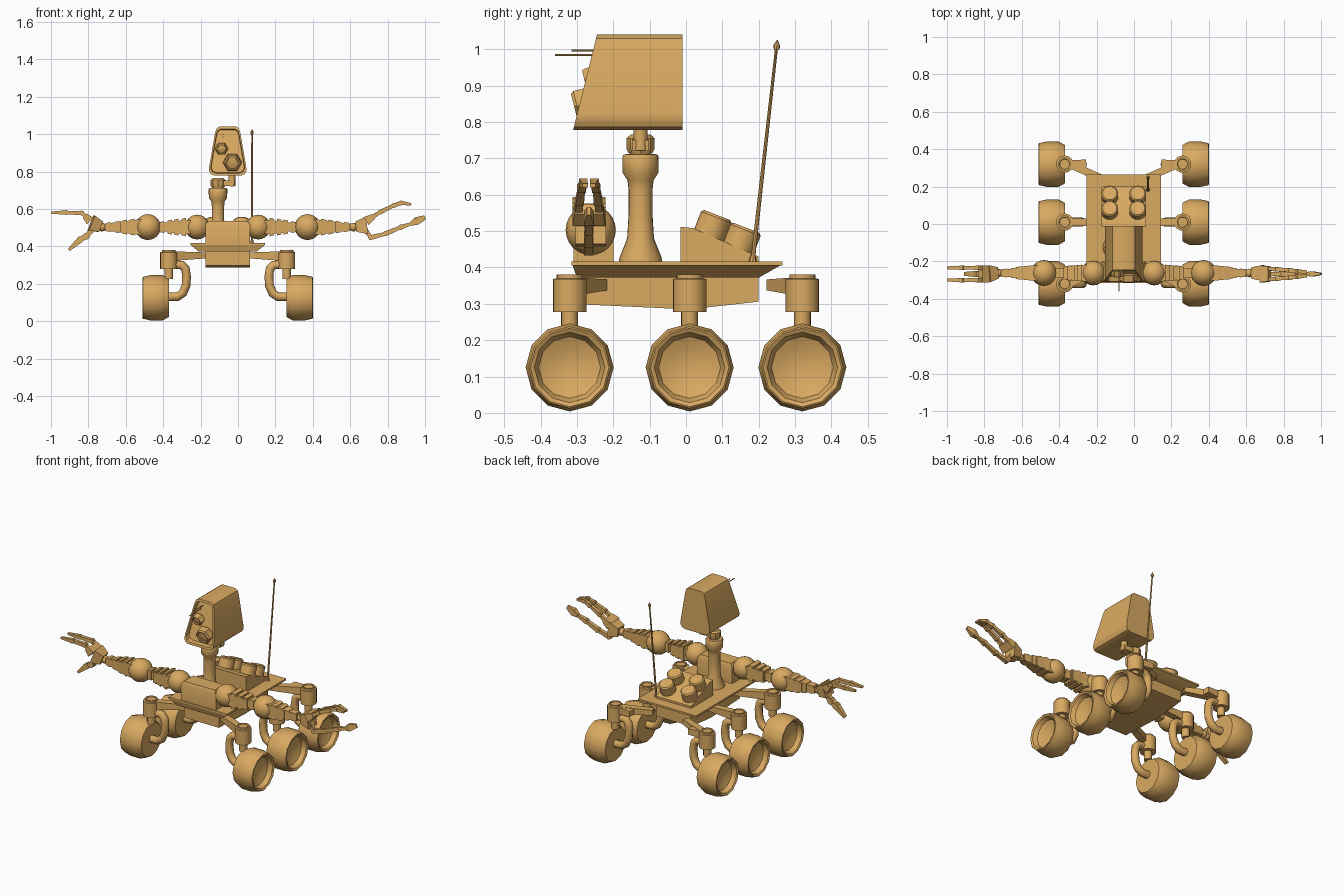
import bpy, bmesh, math
from mathutils import Vector

if "Cube" in bpy.data.objects:
    bpy.data.objects.remove(bpy.data.objects["Cube"])

CX = -0.055                      # chassis centre line
mat = bpy.data.materials.new("tan_paint")
mat.diffuse_color = (0.70, 0.40, 0.12, 1)
mat.use_nodes = True
mat.node_tree.nodes["Principled BSDF"].inputs["Base Color"].default_value = mat.diffuse_color


def finish(ob, angle=35):
    ob.data.materials.append(mat)
    bpy.ops.object.select_all(action='DESELECT')
    ob.select_set(True)
    bpy.context.view_layer.objects.active = ob
    bpy.ops.object.shade_smooth_by_angle(angle=math.radians(angle))
    return ob


def loft(name, rings, angle=35):
    """Skin a row of equal-length rings and cap both ends."""
    bm = bmesh.new()
    vs = [[bm.verts.new(p) for p in r] for r in rings]
    n = len(rings[0])
    for a, b in zip(vs, vs[1:]):
        for i in range(n):
            bm.faces.new((a[i], a[(i + 1) % n], b[(i + 1) % n], b[i]))
    bm.faces.new(vs[0])
    bm.faces.new(vs[-1])
    bmesh.ops.recalc_face_normals(bm, faces=bm.faces)
    me = bpy.data.meshes.new(name)
    bm.to_mesh(me)
    bm.free()
    ob = bpy.data.objects.new(name, me)
    bpy.context.collection.objects.link(ob)
    return finish(ob, angle)


def lathe(name, origin, axis, prof, n=16):
    """Turned part: prof holds (distance along axis, radius)."""
    q = Vector(axis).to_track_quat('Z', 'Y')
    ang = [2 * math.pi * i / n for i in range(n)]
    return loft(name, [[Vector(origin) + q @ Vector((r * math.cos(t), r * math.sin(t), d))
                        for t in ang] for d, r in prof])


def beam(name, a, b, s1, s2):
    """Tapered bar from a to b; sizes are (horizontal, vertical)."""
    a, b = Vector(a), Vector(b)
    d = (b - a).normalized()
    side = d.cross(Vector((0, 0, 1))).normalized()
    up = side.cross(d)
    ring = lambda p, s: [p + side * (i * s[0] / 2) + up * (j * s[1] / 2)
                         for i, j in ((-1, -1), (1, -1), (1, 1), (-1, 1))]
    return loft(name, [ring(a, s1), ring(b, s2)])


def ball(name, loc, r):
    bpy.ops.mesh.primitive_uv_sphere_add(segments=20, ring_count=12, radius=r, location=loc)
    bpy.context.object.name = name
    return finish(bpy.context.object)


def rect(w, y0, y1, z0, z1=None):
    z1 = z0 if z1 is None else z1
    return [(CX - w, y0, z0), (CX + w, y0, z0), (CX + w, y1, z1), (CX - w, y1, z1)]


# chassis: deck plate, flared tray and belly
loft("deck", [rect(.20, -.315, .265, .406), rect(.20, -.315, .265, .417)])
loft("tray", [rect(.155, -.30, .20, .372), rect(.198, -.312, .262, .407)])
belly = [(-.28, .298), (-.02, .286), (.04, .288), (.20, .306), (.20, .375), (-.28, .375)]
loft("belly", [[(CX + x, y, z) for y, z in belly] for x in (-.12, .12)])
# front block between the shoulders
loft("front_block", [rect(.12, -.31, -.20, .415), rect(.12, -.31, -.20, .515),
                     rect(.105, -.30, -.21, .535)])
# rear bin with four tilted canisters
rear = [(-.015, .415), (-.015, .512), (.02, .508), (.20, .43), (.20, .415)]
loft("rear_bin", [[(CX + x, y, z) for y, z in rear] for x in (-.12, .12)])
for x in (-.075, .075):
    for y, z in ((.055, .465), (.135, .43)):
        lathe("canister", (CX + x, y, z), (0, .36, .93),
              [(0, .045), (.078, .045), (.085, .038)], 20)

# wheels, curved struts, steering posts and suspension arms
for s in (-1, 1):
    for y, by in ((-.32, -.235), (.01, .01), (.32, .24)):
        lathe("wheel", (CX + s * .383, y, .125), (s, 0, 0),
              [(-.07, .04), (-.07, .102), (-.035, .121), (.03, .121), (.07, .112),
               (.072, .108), (.066, .097), (.04, .085), (.025, .05), (.02, .01)], 12)
        cu = bpy.data.curves.new("strut", 'CURVE')
        cu.dimensions = '3D'
        cu.bevel_depth, cu.bevel_resolution = .0235, 2
        cu.use_fill_caps = True
        sp = cu.splines.new('POLY')
        path = [(.33, .13), (.27, .13), (.24, .15), (.223, .19), (.22, .24),
                (.226, .28), (.245, .3), (.29, .302)]
        sp.points.add(len(path) - 1)
        for p, (x, z) in zip(sp.points, path):
            p.co = (CX + s * x, y, z, 1)
        ob = bpy.data.objects.new("strut", cu)
        bpy.context.collection.objects.link(ob)
        bpy.context.view_layer.objects.active = ob
        bpy.ops.object.select_all(action='DESELECT')
        ob.select_set(True)
        bpy.ops.object.convert(target='MESH')
        finish(bpy.context.object, 50)
        post = (CX + s * .315, y, .278)
        lathe("steering_post", post, (0, 0, 1),
              [(0, .046), (.09, .046), (.092, .036), (.102, .036), (.102, .028), (.098, .026)], 20)
        lathe("post_stem", (post[0], y, .225), (0, 0, 1), [(0, .023), (.06, .023)], 12)
        beam("suspension_arm", (CX + s * .29, y, .348), (CX + s * .11, by, .352),
             (.04, .05), (.04, .03))
        if y > .1:
            beam("arm_bracket", (CX + s * .29, y, .35), (CX + s * .20, y + .005, .35),
                 (.04, .045), (.04, .035))

# mast and offset neck joint
MX, MY = -.107, -.125
lathe("mast", (MX, MY, .415), (0, 0, 1),
      [(0, .06), (.012, .058), (.065, .037), (.13, .033), (.2, .033), (.225, .036),
       (.245, .049), (.29, .05), (.296, .046), (.297, .03), (.308, .03)], 20)
lathe("neck_hub", (MX, MY, .715), (0, 0, 1),
      [(0, .033), (.012, .039), (.04, .039), (.05, .028)], 8)
beam("neck_crank", (MX, MY, .74), (-.02, MY, .735), (.045, .03), (.045, .03))
lathe("neck_pin", (-.033, MY, .722), (0, 0, 1), [(0, .019), (.07, .019)], 12)

# head: rounded tapering shell with a slanted, recessed face
half = [(.045, 1.04), (.06, 1.03), (.068, 1.005), (.099, .825), (.1, .803),
        (.09, .786), (.07, .778)]
outline = half + [(-x, z) for x, z in reversed(half)]


def slant(z):
    return -.31 + (z - .78) * .25


def face_ring(k, dy):
    pts = [(x * k, .905 + (z - .905) * k) for x, z in outline]
    return [(CX + x, slant(z) + dy, z) for x, z in pts]


loft("head", [[(CX + x, -.01, z) for x, z in outline], face_ring(1, 0),
              face_ring(.9, 0), face_ring(.87, .025)])
# eyes on the face
face_dir = Vector((0, -1, -.25)).normalized()
for x, z, r, d in ((-.03, .853, .049, .045), (-.088, .925, .034, .035)):
    lathe("eye", (x, slant(z) + .028, z), face_dir,
          [(0, r), (d - .008, r), (d, r * .85), (d, r * .72), (d - .008, r * .68),
           (d - .004, r * .3)], 6)
# probe pins on the forehead
for z, y in ((.984, -.36), (.997, -.315)):
    lathe("face_pin", (-.08, y, z), (0, 1, 0), [(0, .003), (.11, .003)], 8)

# whip antenna
base, tip = Vector((.075, .183, .415)), Vector((.075, .249, 1.005))
lathe("antenna", base, tip - base,
      [(0, .011), (.015, .008), (.02, .006), (.585, .004), (.592, .009), (.6, .009), (.615, .001)], 8)

# arms: shoulder, upper arm, elbow, forearm, wrist
AY, AZ = -.262, .503
for s in (-1, 1):
    X = lambda d: CX + s * d
    P = lambda d, z=AZ: (X(d), AY, z)
    ball("shoulder", P(.163), .066)
    ball("elbow", P(.427), .069)
    ball("wrist", P(.672), .023)
    beam("upper_arm", P(.20), P(.315), (.09, .075), (.075, .06))
    beam("upper_arm_end", P(.30), P(.40), (.055, .05), (.045, .042))
    beam("forearm", P(.46), P(.575), (.085, .085), (.065, .058))
    beam("forearm_end", P(.56), P(.655), (.05, .055), (.04, .04))
    # raised ribs along the limb segments
    for d, h in ((.235, .1), (.275, .09), (.31, .08), (.35, .062), (.51, .09),
                 (.55, .08), (.59, .064), (.635, .052)):
        beam("arm_rib", P(d - .012), P(d + .012), (h * .9, h), (h * .82, h * .88))


def finger(name, pts, y0, y1, w):
    n = len(pts) - 1
    q = [Vector((x, y0 + (y1 - y0) * i / n, z)) for i, (x, z) in enumerate(pts)]
    for i, (a, b) in enumerate(zip(q, q[1:])):
        last = i == n - 1
        beam(name, a, b, (w, w * 1.1), (w * .7, w * .5) if last else (w * .85, w * .8))
        if i:
            lathe(name + "_knuckle", a + Vector((0, -w * .55, 0)), (0, 1, 0),
                  [(0, w * .6), (w * 1.1, w * .6)], 10)


# left hand: spread open
beam("left_palm", (-.735, AY, .505), (-.785, AY - .005, .525), (.06, .06), (.09, .085))
beam("left_knuckle_bar", (-.79, AY - .005, .535), (-.82, AY - .005, .565), (.09, .05), (.09, .03))
for o in (-.033, .033):
    finger("left_finger", [(-.80, .55), (-.835, .578), (-.92, .581), (-1.0, .58)],
           -.267 + o, -.267 + o, .022)
finger("left_thumb", [(-.77, .50), (-.81, .455), (-.845, .435), (-.905, .38)], -.267, -.267, .03)

# right hand: reaching claw
beam("right_palm", (.63, AY, .505), (.69, AY, .512), (.06, .055), (.085, .095))
beam("right_knuckle_bar", (.685, AY - .005, .535), (.725, AY - .005, .56), (.09, .05), (.08, .03))
for o in (-.03, .03):
    finger("right_finger", [(.70, .545), (.76, .583), (.83, .617), (.87, .632), (.925, .625)],
           -.267 + o, -.267 + o * .35, .022)
finger("right_thumb", [(.68, .49), (.71, .447), (.79, .468), (.87, .502), (.94, .525)],
       -.267, -.267, .024)
beam("right_thumb_tip", (.925, -.267, .52), (.955, -.267, .535), (.02, .02), (.028, .042))
beam("right_thumb_point", (.955, -.267, .535), (1.0, -.267, .555), (.028, .042), (.01, .024))
